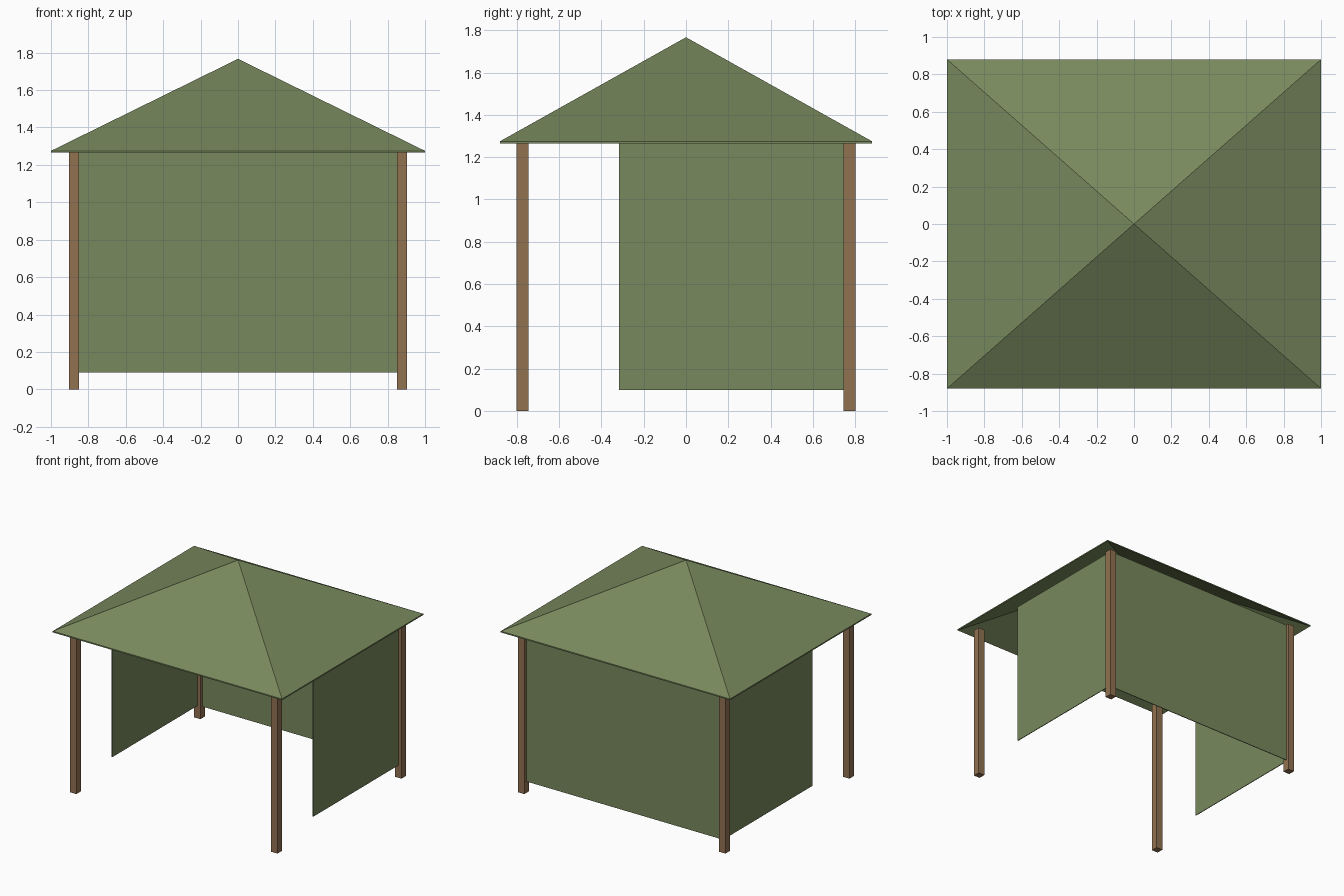
import bpy, bmesh

if "Cube" in bpy.data.objects:
    bpy.data.objects.remove(bpy.data.objects["Cube"])


def material(name, rgb):
    def lin(c):
        c /= 255
        return c / 12.92 if c < 0.04045 else ((c + 0.055) / 1.055) ** 2.4
    m = bpy.data.materials.new(name)
    m.diffuse_color = (*[lin(c) for c in rgb], 1)
    m.use_nodes = True
    m.node_tree.nodes["Principled BSDF"].inputs["Base Color"].default_value = m.diffuse_color
    return m


olive = material("olive canvas", (120, 137, 93))
wood = material("brown wood", (145, 114, 81))


def add_mesh(name, bm, mat):
    bmesh.ops.recalc_face_normals(bm, faces=bm.faces)
    me = bpy.data.meshes.new(name)
    bm.to_mesh(me)
    bm.free()
    me.materials.append(mat)
    ob = bpy.data.objects.new(name, me)
    bpy.context.collection.objects.link(ob)
    return ob


def box(name, lo, hi, mat):
    bm = bmesh.new()
    bmesh.ops.create_cube(bm, size=1)
    for v in bm.verts:
        v.co = [(lo[i] + hi[i]) / 2 + v.co[i] * (hi[i] - lo[i]) for i in range(3)]
    return add_mesh(name, bm, mat)


EAVE, APEX, T = 1.265, 1.767, 0.01
PX, PY, HALF = 0.877, 0.773, 0.0275   # post centres and half width
W = 0.003                             # half thickness of the canvas walls

# Roof: thin hollow pyramid shell, open underneath
bm = bmesh.new()
corners = [(-1, -0.88), (1, -0.88), (1, 0.88), (-1, 0.88)]
outer = [bm.verts.new((x, y, EAVE + T)) for x, y in corners]
inner = [bm.verts.new((x, y, EAVE)) for x, y in corners]
top = bm.verts.new((0, 0, APEX))
under = bm.verts.new((0, 0, APEX - T))
for i in range(4):
    j = (i + 1) % 4
    bm.faces.new((outer[i], outer[j], top))
    bm.faces.new((inner[j], inner[i], under))
    bm.faces.new((inner[i], inner[j], outer[j], outer[i]))
add_mesh("canopy_roof", bm, olive)

# Corner posts and side walls, mirrored left and right
for sx, side in ((-1, "left"), (1, "right")):
    x = sx * PX
    for sy, end in ((-1, "front"), (1, "back")):
        y = sy * PY
        box(f"{end}_{side}_post", (x - HALF, y - HALF, 0),
            (x + HALF, y + HALF, EAVE), wood)
    box(f"{side}_wall", (x - W, -0.317, 0.1), (x + W, PY, EAVE), olive)

# Back wall
box("back_wall", (-PX, PY - W, 0.09), (PX, PY + W, EAVE), olive)
